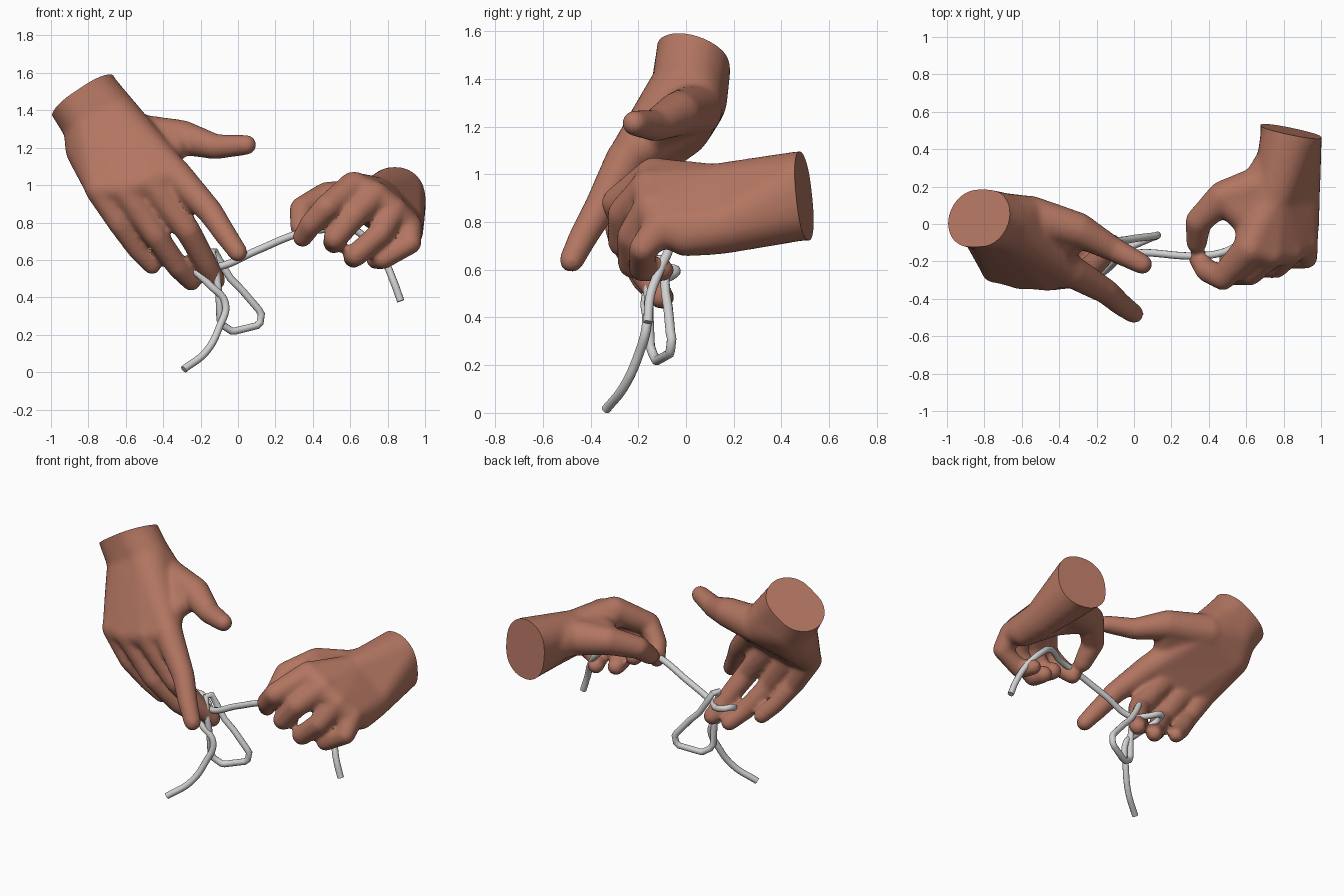
import bpy, bmesh
from mathutils import Vector, Matrix

if "Cube" in bpy.data.objects:
    bpy.data.objects.remove(bpy.data.objects["Cube"])


def material(name, rgb):
    m = bpy.data.materials.new(name)
    m.diffuse_color = (*rgb, 1)
    m.use_nodes = True
    m.node_tree.nodes["Principled BSDF"].inputs["Base Color"].default_value = m.diffuse_color
    return m


skin = material("brown skin", (0.45, 0.18, 0.12))
cord = material("light grey cord", (0.64, 0.64, 0.65))


def add_hull(bm, balls):
    """Add the convex hull of several (x, y, z, radius) balls."""
    t = bmesh.new()
    for x, y, z, r in balls:
        bmesh.ops.create_icosphere(t, subdivisions=3, radius=r,
                                   matrix=Matrix.Translation((x, y, z)))
    bmesh.ops.delete(t, geom=t.faces[:], context='FACES_KEEP_BOUNDARY')
    if not t.verts:
        for x, y, z, r in balls:
            bmesh.ops.create_icosphere(t, subdivisions=3, radius=r,
                                       matrix=Matrix.Translation((x, y, z)))
    bmesh.ops.convex_hull(t, input=t.verts[:])
    bmesh.ops.delete(t, geom=[v for v in t.verts if not v.link_faces], context='VERTS')
    bmesh.ops.recalc_face_normals(t, faces=t.faces[:])
    me = bpy.data.meshes.new("tmp")
    t.to_mesh(me)
    t.free()
    bm.from_mesh(me)
    bpy.data.meshes.remove(me)


def finish(ob, name, mat):
    """Replace an object by its evaluated mesh in one colour."""
    dg = bpy.context.evaluated_depsgraph_get()
    me = bpy.data.meshes.new_from_object(ob.evaluated_get(dg))
    bpy.data.objects.remove(ob)
    out = bpy.data.objects.new(name, me)
    bpy.context.collection.objects.link(out)
    me.materials.clear()
    me.materials.append(mat)
    return out


def shade(ob, angle):
    bpy.ops.object.select_all(action='DESELECT')
    bpy.context.view_layer.objects.active = ob
    ob.select_set(True)
    bpy.ops.object.shade_smooth_by_angle(angle=angle)


def hand(name, hulls, chains, cut_co, cut_no):
    bm = bmesh.new()
    for h in hulls:
        add_hull(bm, h)
    for c in chains:
        for a, b in zip(c, c[1:]):
            add_hull(bm, [(*p[:3], p[3] + .004) for p in (a, b)])
    me = bpy.data.meshes.new(name)
    bm.to_mesh(me)
    bm.free()
    ob = bpy.data.objects.new(name + "_raw", me)
    bpy.context.collection.objects.link(ob)
    # fuse the parts into one skin and soften the joins
    rm = ob.modifiers.new("fuse", 'REMESH')
    rm.mode, rm.voxel_size = 'VOXEL', 0.013
    sm = ob.modifiers.new("soften", 'SMOOTH')
    sm.factor, sm.iterations = 0.5, 14
    out = finish(ob, name, skin)
    # flat cut at the wrist
    bm = bmesh.new()
    bm.from_mesh(out.data)
    res = bmesh.ops.bisect_plane(bm, geom=bm.verts[:] + bm.edges[:] + bm.faces[:],
                                 plane_co=cut_co, plane_no=cut_no, clear_outer=True)
    rim = [e for e in res['geom_cut'] if isinstance(e, bmesh.types.BMEdge)]
    bmesh.ops.contextual_create(bm, geom=rim)
    bmesh.ops.recalc_face_normals(bm, faces=bm.faces[:])
    bm.to_mesh(out.data)
    bm.free()
    shade(out, 0.8)


def tube(name, pts, handle, cyclic=False):
    cu = bpy.data.curves.new(name, 'CURVE')
    cu.dimensions = '3D'
    cu.bevel_depth, cu.bevel_resolution = 0.02, 3
    cu.resolution_u, cu.use_fill_caps = 8, True
    sp = cu.splines.new('BEZIER')
    sp.bezier_points.add(len(pts) - 1)
    for b, p in zip(sp.bezier_points, pts):
        b.co = p
        b.handle_left_type = b.handle_right_type = handle
    sp.use_cyclic_u = cyclic
    ob = bpy.data.objects.new(name + "_raw", cu)
    bpy.context.collection.objects.link(ob)
    shade(finish(ob, name, cord), 0.8)


# ---- open hand reaching down: knuckle-to-tip chains, then thumb ----
index = [(-.34, -.25, 1.06, .085), (-.15, -.36, .86, .065), (-.07, -.43, .74, .057), (0, -.48, .64, .049)]
middle = [(-.47, -.27, 1.02, .085), (-.27, -.27, .76, .065), (-.17, -.17, .58, .057), (-.12, -.105, .49, .051)]
ring = [(-.61, -.265, .98, .082), (-.44, -.26, .73, .062), (-.32, -.17, .56, .056), (-.25, -.10, .485, .049)]
little = [(-.745, -.24, .98, .072), (-.635, -.24, .79, .055), (-.535, -.18, .65, .05), (-.46, -.14, .57, .046)]
thumb = [(-.56, .04, 1.27, .11), (-.30, -.03, 1.255, .09), (-.12, -.13, 1.205, .064), (.045, -.215, 1.215, .051)]
wrist = Vector((-.83, .03, 1.475))
axis = Vector((-.42, .12, .9))
side = Vector((.86, 0, .5))
mid = [(-.77, .01, 1.32, .165), (-.69, .01, 1.37, .155)]
arm = [(*(wrist + axis * k + side * s), .158) for k in (0, .3) for s in (-.038, .038)]
heel = (-.79, -.03, 1.20, .135)
hand("open_hand",
     [arm, arm[:2] + mid, mid + [heel, index[0], middle[0], ring[0], little[0]],
      mid + [thumb[0], index[0], heel], [thumb[0], thumb[1], (-.38, -.17, 1.14, .06)]],
     [index, middle, ring, little, thumb], wrist, Vector((-.53, .28, .8)))

# ---- pinching hand with curled fingers ----
index = [(.62, -.13, .985, .085), (.475, -.285, .88, .066), (.39, -.25, .79, .058), (.345, -.185, .72, .05)]
middle = [(.73, -.15, .94, .08), (.62, -.26, .835, .066), (.52, -.265, .715, .06), (.51, -.18, .69, .052)]
ring = [(.83, -.14, .86, .077), (.76, -.225, .74, .062), (.63, -.225, .625, .058), (.615, -.14, .61, .05)]
little = [(.91, -.10, .78, .072), (.922, -.18, .69, .056), (.775, -.185, .605, .053), (.735, -.10, .6, .047)]
thumb = [(.68, .20, .92, .11), (.48, .145, .93, .085), (.345, .015, .87, .067), (.335, -.10, .775, .053)]
arm = [(x, y, z, .153) for x in (.83, .85) for y in (.48, .75) for z in (.875, .945)]
heel = [(.88, .15, .78, .115), (.90, 0, .745, .09)]
back = [(.74, .12, .93, .115), (.64, .0, .925, .095)]
hand("pinching_hand",
     [arm, [b for b in arm if b[1] < .5] + heel[:1] + back[:1],
      heel + back + [index[0], middle[0], ring[0], little[0]],
      [back[0], thumb[0], (.84, .40, .91, .145)], [thumb[0], thumb[1], back[1]]],
     [index, middle, ring, little, thumb], (.84, .495, .91), Vector((.2, .97, .1)))

# ---- cord: free end, through both hands, down to the tail ----
tube("cord_strand", [
    (.87, -.16, .38), (.83, -.15, .49), (.78, -.11, .60), (.70, -.07, .70), (.60, -.09, .77), (.48, -.15, .765),
    (.34, -.17, .745), (.10, -.155, .65), (-.10, -.135, .565), (-.17, -.075, .57), (-.255, -.045, .60),
    (-.28, -.085, .60), (-.25, -.14, .56), (-.15, -.17, .465), (-.068, -.165, .37),
    (-.10, -.20, .24), (-.17, -.26, .11), (-.29, -.335, .015)], 'AUTO')
tube("cord_loop", [
    (-.14, -.14, .645), (-.12, -.16, .56), (-.10, -.155, .40), (-.096, -.15, .28), (-.08, -.14, .25),
    (-.035, -.125, .22), (-.015, -.12, .22), (.10, -.07, .248), (.118, -.065, .265), (.125, -.06, .31),
    (.11, -.065, .335), (.02, -.075, .44), (-.04, -.085, .5), (-.09, -.09, .58), (-.125, -.10, .645)],
    'VECTOR', True)
